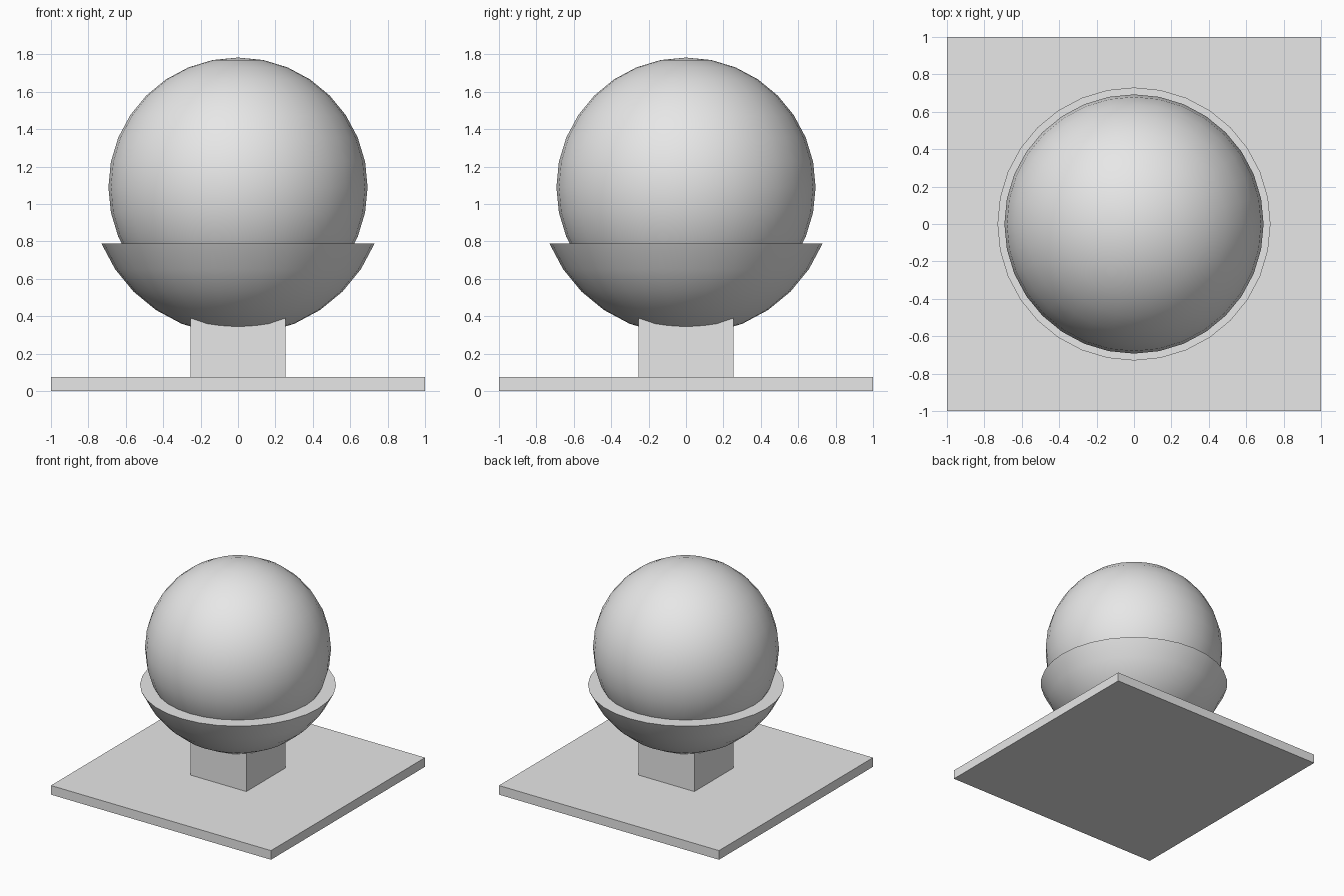
import bpy
import bmesh

cube = bpy.data.objects.get("Cube")
if cube:
    bpy.data.objects.remove(cube, do_unlink=True)

# Single plain grey material
grey = bpy.data.materials.new("light grey")
grey.use_nodes = True
colour = (0.8, 0.8, 0.8, 1)
grey.diffuse_color = colour
grey.node_tree.nodes["Principled BSDF"].inputs["Base Color"].default_value = colour

CENTRE = 1.09    # shared centre height of globe and cup
RIM = 0.788      # height of the cup's rim


def finish(name):
    obj = bpy.context.object
    obj.name = name
    obj.data.materials.append(grey)
    return obj


def box(name, width, bottom, top):
    bpy.ops.mesh.primitive_cube_add(size=1, location=(0, 0, (bottom + top) / 2))
    obj = finish(name)
    obj.scale = (width, width, top - bottom)
    bpy.ops.object.transform_apply(location=False, rotation=False, scale=True)
    return obj


def ball(name, radius):
    bpy.ops.mesh.primitive_uv_sphere_add(
        segments=32, ring_count=16, radius=radius, location=(0, 0, CENTRE))
    return finish(name)


# Square plinth and post
box("base_plate", 2, 0, 0.075)
box("post", 0.506, 0.075, 0.42)

# Globe
ball("globe", 0.693)
bpy.ops.object.shade_smooth_by_angle()

# Cup: lower slice of a larger ball, closed by a flat rim
cup = ball("cup", 0.79)
bm = bmesh.new()
bm.from_mesh(cup.data)
bmesh.ops.bisect_plane(
    bm, geom=bm.verts[:] + bm.edges[:] + bm.faces[:], dist=0.002,
    plane_co=(0, 0, RIM - CENTRE), plane_no=(0, 0, 1), clear_outer=True)
rim_edges = [e for e in bm.edges if e.is_boundary]
bmesh.ops.holes_fill(bm, edges=rim_edges, sides=0)
bmesh.ops.recalc_face_normals(bm, faces=bm.faces[:])
bm.to_mesh(cup.data)
bm.free()
bpy.ops.object.shade_smooth_by_angle()
